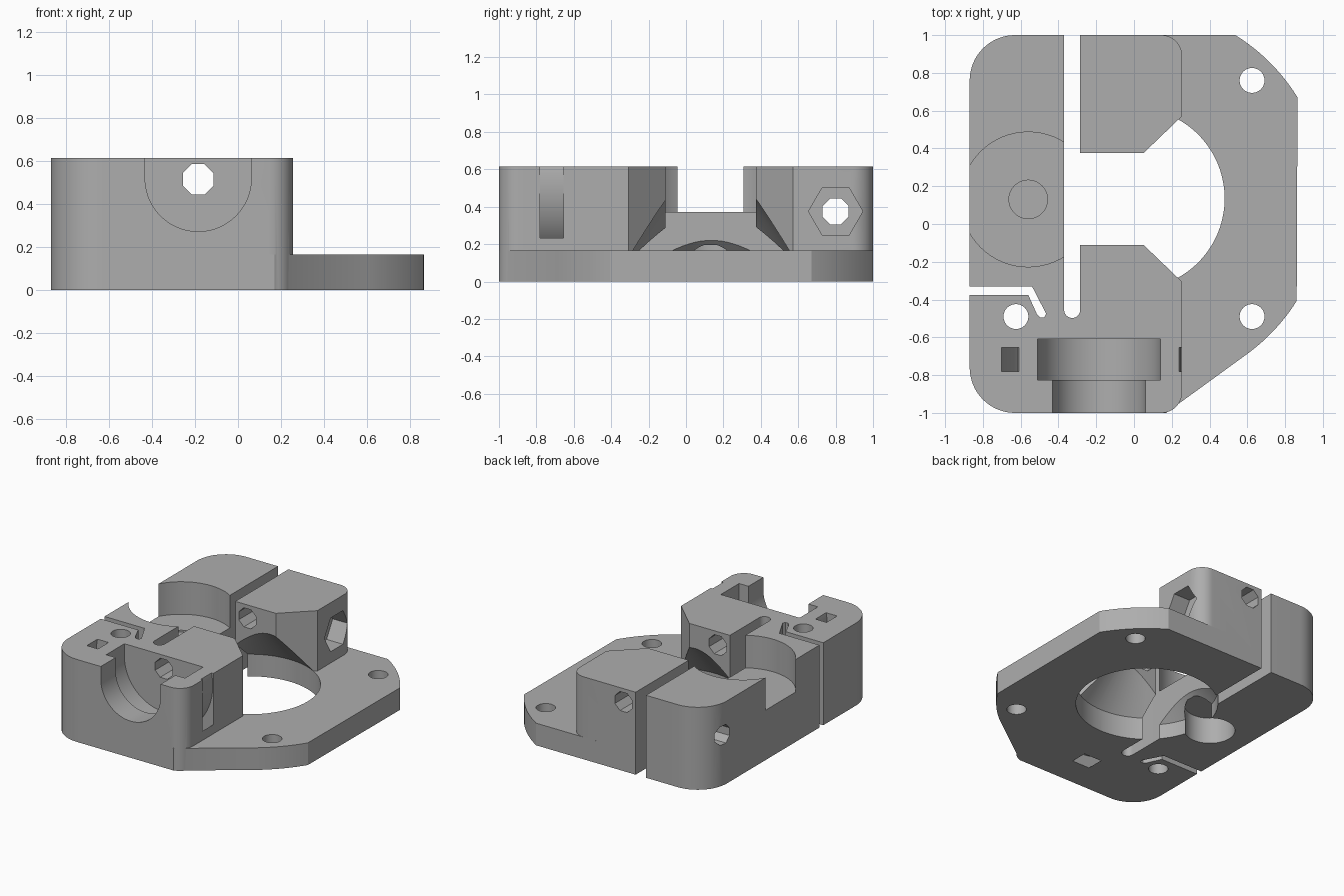
import bpy, bmesh
from math import cos, sin, radians, atan2, degrees

old = bpy.data.objects.get("Cube")
if old:
    bpy.data.objects.remove(old, do_unlink=True)

TOP, PLATE = 0.615, 0.165
MX, MY = 0.0, 0.135          # motor axis
BX, BZ = -0.185, 0.52        # front socket axis
RIM = 1.018                  # radius trimming the flange corners

grey = bpy.data.materials.new("plain grey")
grey.use_nodes = True
tone = (0.42, 0.42, 0.42, 1)
grey.diffuse_color = tone
grey.node_tree.nodes["Principled BSDF"].inputs["Base Color"].default_value = tone


def arc(cx, cy, r, a0=0, a1=360, n=64):
    full = a1 - a0 == 360
    steps = n if full else n + 1
    return [(cx + r * cos(radians(a0 + (a1 - a0) * i / n)),
             cy + r * sin(radians(a0 + (a1 - a0) * i / n))) for i in range(steps)]


def make(name, rings):
    """Skin a stack of equal point rings into a closed solid."""
    bm = bmesh.new()
    loops = [[bm.verts.new(p) for p in ring] for ring in rings]
    for a, b in zip(loops, loops[1:]):
        for i in range(len(a)):
            j = (i + 1) % len(a)
            bm.faces.new((a[i], a[j], b[j], b[i]))
    bm.faces.new(loops[0])
    bm.faces.new(loops[-1])
    bmesh.ops.recalc_face_normals(bm, faces=bm.faces)
    me = bpy.data.meshes.new(name)
    bm.to_mesh(me)
    bm.free()
    me.materials.append(grey)
    ob = bpy.data.objects.new(name, me)
    bpy.context.collection.objects.link(ob)
    return ob


def prism(name, pts, lo, hi, axis="z"):
    place = {"z": lambda u, v, h: (u, v, h),
             "y": lambda u, v, h: (u, h, v),
             "x": lambda u, v, h: (h, u, v)}[axis]
    return make(name, [[place(u, v, h) for u, v in pts] for h in (lo, hi)])


def revolve(name, profile, cx, cy):
    return make(name, [[(x, y, z) for x, y in arc(cx, cy, r, n=80)] for r, z in profile])


def keep_side(ob, x, side):
    """Trim a solid at a plane of constant x."""
    bm = bmesh.new()
    bm.from_mesh(ob.data)
    geom = bm.verts[:] + bm.edges[:] + bm.faces[:]
    res = bmesh.ops.bisect_plane(bm, geom=geom, plane_co=(x, 0, 0), plane_no=(side, 0, 0),
                                 clear_inner=True)
    edges = [e for e in res["geom_cut"] if isinstance(e, bmesh.types.BMEdge)]
    bmesh.ops.contextual_create(bm, geom=edges)
    bmesh.ops.recalc_face_normals(bm, faces=bm.faces)
    bm.to_mesh(ob.data)
    bm.free()
    return ob


def combine(ob, other, op="DIFFERENCE"):
    mod = ob.modifiers.new(op, "BOOLEAN")
    mod.operation, mod.solver, mod.object = op, "EXACT", other
    bpy.context.view_layer.objects.active = ob
    bpy.ops.object.modifier_apply(modifier=mod.name)
    bpy.data.objects.remove(other, do_unlink=True)


# Tall rounded block
R, S = 0.24, 0.11
outline = (arc(-0.87 + R, -1 + R, R, 180, 270, 16) + arc(0.255 - S, -1 + S, S, 270, 360, 12)
           + arc(0.255 - S, 1 - S, S, 0, 90, 12) + arc(-0.87 + R, 1 - R, R, 90, 180, 16))
body = prism("extruder_body", outline, 0, TOP)

# Central opening with chamfered mouth
gap = [(-0.33, -0.11), (0.05, -0.11), (0.30, -0.35), (0.30, 0.615), (0.05, 0.375), (-0.33, 0.375)]
combine(body, prism("gap_cutter", gap, -0.1, 1))


# Motor flange, corners trimmed by a circle
def rim_arc(x0, y0, x1, y1):
    return arc(MX, MY, RIM, degrees(atan2(y0 - MY, x0 - MX)), degrees(atan2(y1 - MY, x1 - MX)), 12)


flange = ([(0, -1), (0.17, -1)] + rim_arc(0.60, -0.69, 0.865, -0.41)
          + rim_arc(0.865, 0.67, 0.535, 1) + [(0, 1)])
combine(body, prism("flange", flange, 0, PLATE), "UNION")

# Motor opening: cylinder then cone, set lower beneath the swinging arm
for start, side in ((PLATE, 1), (0.11, -1)):
    rise = 0.445 if side > 0 else 0.38
    cone = revolve("cone_cutter", [(0.48, -0.1), (0.48, start), (0.1, start + rise)], MX, MY)
    combine(body, keep_side(cone, -0.33, side))

# Long slot that frees the arm, and the short cranked relief slot
slot = [(-0.37, 1.1)] + arc(-0.3275, -0.455, 0.0425, 180, 360, 12) + [(-0.285, 1.1)]
combine(body, prism("slot_cutter", slot, -0.1, 1))
relief = [(-1, -0.33), (-0.54, -0.33), (-0.465, -0.475), (-0.475, -0.495),
          (-0.495, -0.495), (-0.515, -0.475), (-0.56, -0.375), (-1, -0.375)]
combine(body, prism("relief_cutter", relief, -0.1, 1))

# Idler pocket on the arm, its shallow pin seat and the recess below
for r, lo, hi in ((0.357, 0.372, 1), (0.102, 0.36, 0.5), (0.17, -0.1, 0.195)):
    combine(body, prism("idler_cutter", arc(-0.56, 0.13, r), lo, hi))

# Motor screw holes
for x, y in ((0.625, 0.76), (0.625, -0.49), (-0.625, -0.49)):
    combine(body, prism("screw_cutter", arc(x, y, 0.066, n=32), -0.1, 1))

# Stepped U-shaped socket in the front
for r, lo, hi in ((0.247, -1.1, -0.8), (0.325, -0.825, -0.61)):
    u_shape = arc(BX, BZ, r, 180, 360, 40) + [(BX + r, 1), (BX - r, 1)]
    combine(body, prism("socket_cutter", u_shape, lo, hi, "y"))

# Curved strap channel around the socket
ring = prism("strap_cutter", arc(BX, BZ, 0.525, n=96), -0.78, -0.655, "y")
combine(ring, prism("strap_core", arc(BX, BZ, 0.435, n=96), -0.9, -0.5, "y"))
combine(body, ring)

# Filament path front to back, clamp screw side to side, nut trap
combine(body, prism("filament_cutter", arc(BX, 0.515, 0.077, 22.5, 382.5, 8), -1.1, 1.1, "y"))
combine(body, prism("clamp_cutter", arc(0.8, 0.375, 0.075, 22.5, 382.5, 8), -1, 1, "x"))
combine(body, prism("nut_cutter", arc(0.8, 0.375, 0.145, n=6), 0.12, 0.5, "x"))

# Smooth curves with crisp edges
bpy.ops.object.select_all(action="DESELECT")
body.select_set(True)
bpy.context.view_layer.objects.active = body
bpy.ops.object.shade_smooth_by_angle(angle=radians(30))
